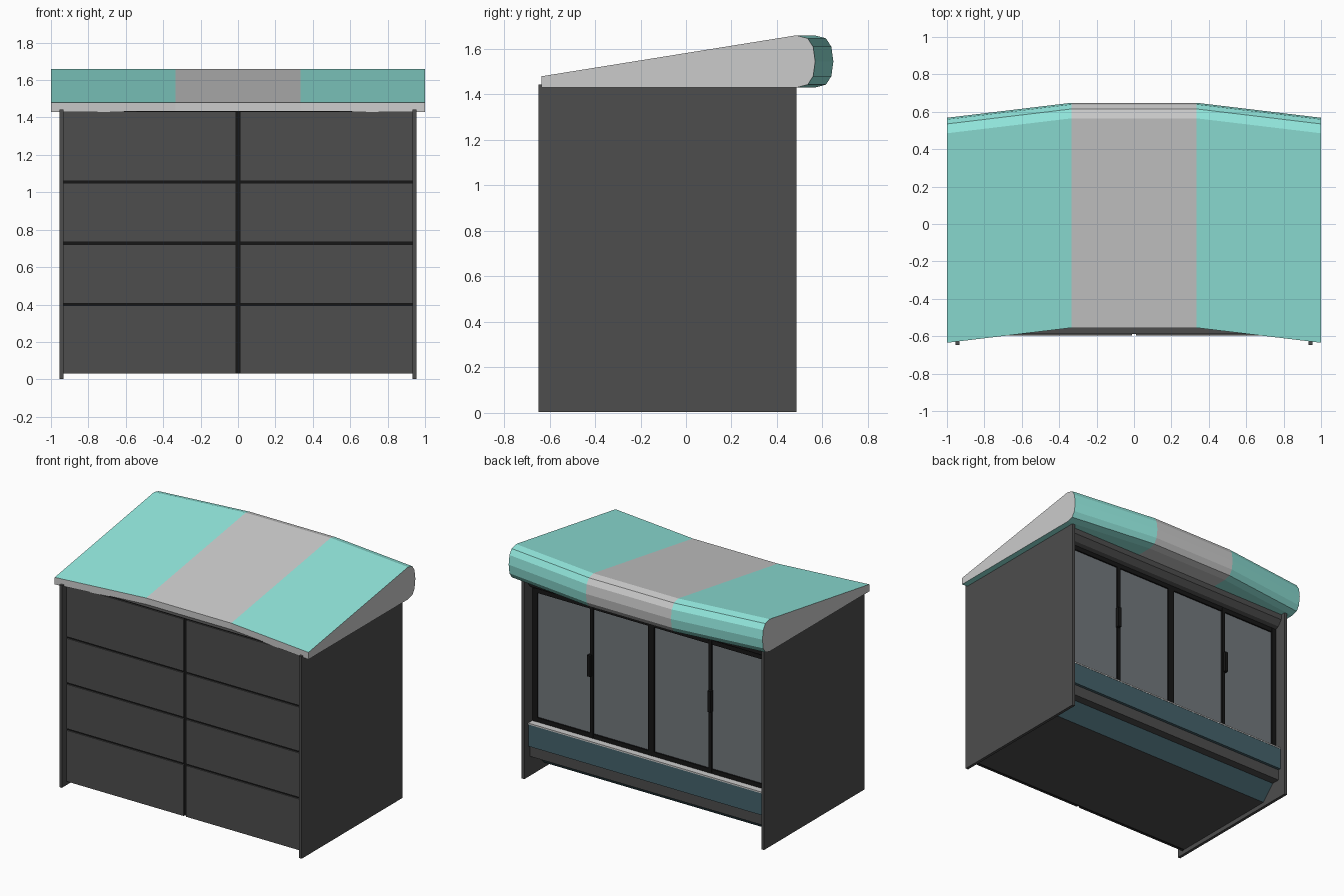
import bpy, bmesh

if "Cube" in bpy.data.objects:
    bpy.data.objects.remove(bpy.data.objects["Cube"])


def mat(name, r, g, b):
    m = bpy.data.materials.new(name)
    m.diffuse_color = (r, g, b, 1)
    m.use_nodes = True
    m.node_tree.nodes["Principled BSDF"].inputs["Base Color"].default_value = m.diffuse_color
    return m


TEAL = mat("teal", 0.29, 0.81, 0.73)
GREY = mat("canopy_grey", 0.58, 0.58, 0.58)
DARK = mat("charcoal", 0.075, 0.075, 0.075)
BLACK = mat("black", 0.008, 0.008, 0.008)
GLASS = mat("glass", 0.17, 0.19, 0.205)
BLUE = mat("bumper_blue", 0.06, 0.125, 0.15)


def finish(name, bm, mats):
    bmesh.ops.recalc_face_normals(bm, faces=bm.faces[:])
    me = bpy.data.meshes.new(name)
    bm.to_mesh(me)
    bm.free()
    for m in mats:
        me.materials.append(m)
    ob = bpy.data.objects.new(name, me)
    bpy.context.collection.objects.link(ob)
    return ob


def box(name, x, y, z, m):
    """Box from (min, max) pairs."""
    bm = bmesh.new()
    bmesh.ops.create_cube(bm, size=1)
    for v in bm.verts:
        v.co = [(a + b) / 2 + c * (b - a) for (a, b), c in zip((x, y, z), v.co)]
    return finish(name, bm, [m])


def loft(name, profile, stations, mats, pick):
    """Skin a closed (y, z) profile across (x, y offset) stations."""
    bm = bmesh.new()
    rings = [[bm.verts.new((x, y + dy, z)) for y, z in profile] for x, dy in stations]
    n = len(profile)
    for s in range(len(rings) - 1):
        for i in range(n):
            j = (i + 1) % n
            f = bm.faces.new((rings[s][i], rings[s][j], rings[s + 1][j], rings[s + 1][i]))
            f.material_index = pick(s, i)
    for r in (rings[0], rings[-1]):
        bm.faces.new(r).material_index = pick(-1, 0)
    return finish(name, bm, mats)


# Canopy: wedge with a rounded nose, bowed outward at the middle third
canopy = [(-0.635, 1.43), (-0.635, 1.48), (0.485, 1.66), (0.535, 1.647), (0.559, 1.61),
          (0.568, 1.545), (0.559, 1.48), (0.535, 1.443), (0.485, 1.43)]
loft("canopy", canopy, [(-1, 0), (-0.335, 0.08), (0.335, 0.08), (1, 0)], [GREY, TEAL],
     lambda s, i: 1 if s in (0, 2) and i != 0 else 0)

# Cabinet core with raised toe space, bumper ledge and slanted header
core = [(-0.585, 0.035), (0.26, 0.035), (0.36, 0.14), (0.42, 0.14), (0.42, 0.38),
        (0.365, 0.38), (0.365, 1.33), (0.42, 1.35), (0.45, 1.39), (0.45, 1.435), (-0.585, 1.435)]
loft("cabinet_core", core, [(-0.936, 0), (0.936, 0)], [DARK, BLUE],
     lambda s, i: 1 if s == 0 and i == 1 else 0)

# Side panels
for side, sx in (("left", -1), ("right", 1)):
    box(side + "_side_panel", sorted((sx * 0.934, sx * 0.955)), (-0.648, 0.485), (0.003, 1.443), DARK)

# Rear cladding: two columns of four panels over a black backing
box("cladding_backing", (-0.934, 0.934), (-0.588, -0.58), (0.032, 1.435), BLACK)
levels = [0.024, 0.4, 0.728, 1.055, 1.437]
for z0, z1 in zip(levels, levels[1:]):
    for x in ((-0.932, -0.01), (0.01, 0.932)):
        box("cladding_panel", x, (-0.597, -0.586), (z0 + 0.006, z1 - 0.006), DARK)

# Bumper and its pale top trim
box("bumper", (-0.934, 0.934), (0.40, 0.44), (0.22, 0.378), BLUE)
box("bumper_trim", (-0.934, 0.934), (0.395, 0.442), (0.376, 0.386), GREY)

# Glass doors, black frames and handles
for i in range(4):
    x0 = -0.92 + i * 0.46
    box("door_glass", (x0, x0 + 0.46), (0.36, 0.385), (0.39, 1.33), GLASS)
for x, w in ((-0.915, 0.02), (-0.467, 0.013), (0, 0.024), (0.467, 0.013), (0.915, 0.02)):
    box("door_upright", (x - w, x + w), (0.36, 0.396), (0.385, 1.33), BLACK)
for z in (0.385, 1.305):
    box("door_rail", (-0.934, 0.934), (0.36, 0.395), (z, z + 0.032), BLACK)
for x in (-0.475, 0.475):
    box("door_handle", (x - 0.012, x + 0.012), (0.39, 0.418), (0.83, 0.98), BLACK)
